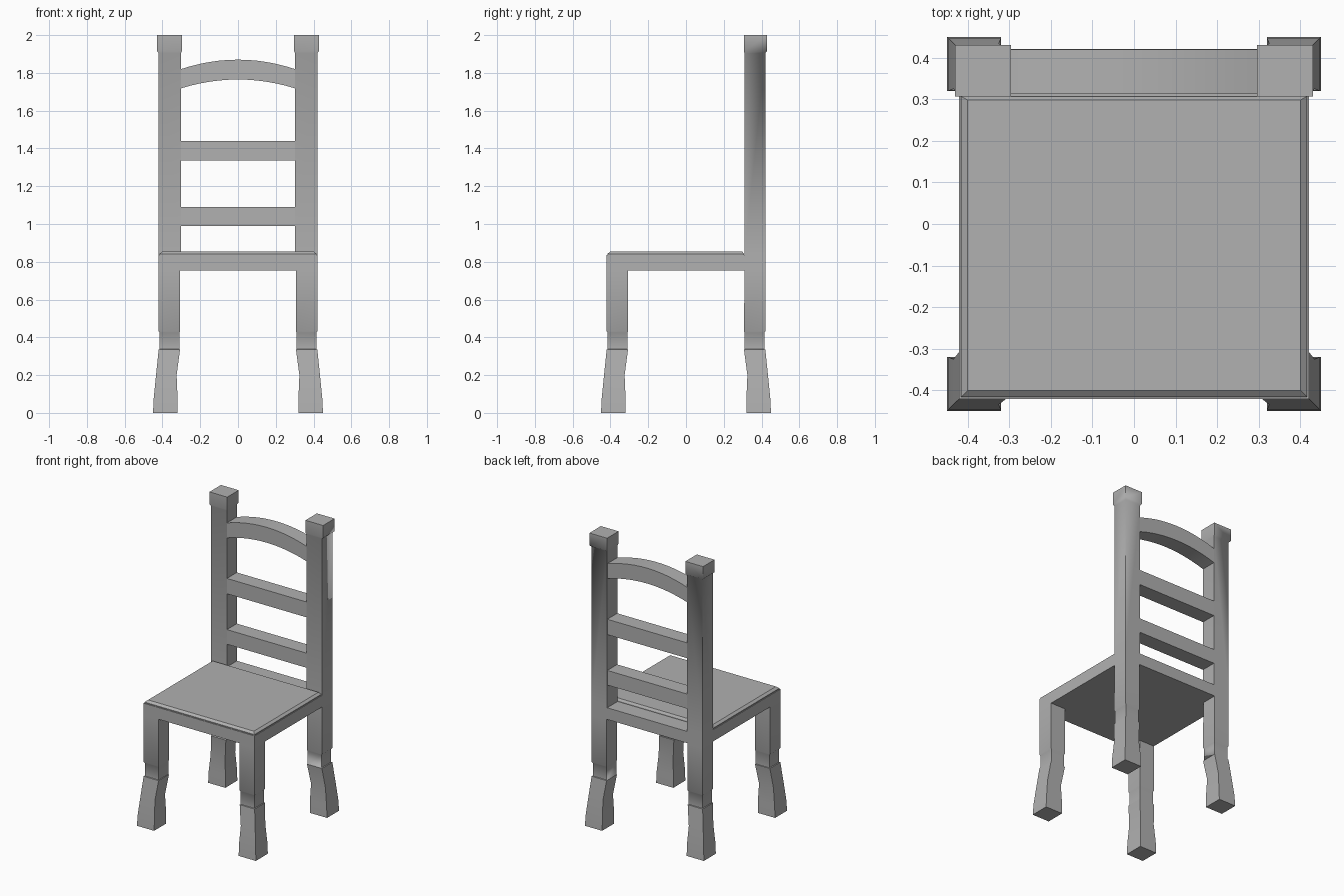
import bpy, bmesh, math

if "Cube" in bpy.data.objects:
    bpy.data.objects.remove(bpy.data.objects["Cube"])

GREY = bpy.data.materials.new("grey")
GREY.diffuse_color = (.44, .44, .44, 1)
GREY.use_nodes = True
GREY.node_tree.nodes["Principled BSDF"].inputs["Base Color"].default_value = GREY.diffuse_color


def finish(name, bm, mirror="", smooth=0):
    bmesh.ops.recalc_face_normals(bm, faces=bm.faces)
    me = bpy.data.meshes.new(name)
    bm.to_mesh(me)
    bm.free()
    me.materials.append(GREY)
    ob = bpy.data.objects.new(name, me)
    bpy.context.collection.objects.link(ob)
    if smooth:
        me.shade_smooth()
        me.set_sharp_from_angle(angle=math.radians(smooth))
    if mirror:
        m = ob.modifiers.new("Mirror", 'MIRROR')
        m.use_mirror_merge = False
    return ob


def loft(name, sections, mirror="", smooth=0):
    """Stack rectangles (z, x0, x1, y0, y1) into a solid, optionally mirrored in x."""
    bm = bmesh.new()
    rings = []
    for z, x0, x1, y0, y1 in sections:
        rings.append([bm.verts.new(c) for c in
                      ((x0, y0, z), (x1, y0, z), (x1, y1, z), (x0, y1, z))])
    bm.faces.new(rings[0][::-1])
    bm.faces.new(rings[-1])
    for a, b in zip(rings, rings[1:]):
        for i in range(4):
            j = (i + 1) % 4
            bm.faces.new((a[i], a[j], b[j], b[i]))
    return finish(name, bm, mirror, smooth)


def box(name, x0, x1, y0, y1, z0, z1):
    return loft(name, [(z0, x0, x1, y0, y1), (z1, x0, x1, y0, y1)])


def square(z, a, b, sign=1):
    lo, hi = sorted((a * sign, b * sign))
    return (z, a, b, lo, hi)


# Legs: flared foot, small lip, narrow neck, straight upper part
LEG = [(0, .32, .45), (.08, .32, .446), (.2, .325, .434), (.335, .307, .42),
       (.337, .31, .415), (.425, .31, .415), (.432, .307, .42)]
loft("front_legs", [square(z, a, b, -1) for z, a, b in LEG + [(.755, .307, .42)]], "X", 50)

# Back legs continue up as posts that widen into square caps
loft("back_posts", [square(z, a, b) for z, a, b in LEG]
     + [(.755, .307, .42, .31, .42), (.84, .302, .42, .31, .42),
        (1.905, .302, .42, .31, .42), (1.915, .296, .43, .306, .43),
        (2.0, .296, .43, .306, .43)], "X", 60)

# Seat frame, rear rail and bevelled seat panel
box("seat_frame", -.42, .42, -.42, .31, .755, .835)
box("rear_seat_rail", -.307, .307, .31, .42, .755, .835)
loft("seat_panel", [(.835, -.416, .416, -.416, .307), (.842, -.416, .416, -.416, .307),
                    (.855, -.4, .4, -.4, .298)])

# Straight back rails
for name, z0, z1 in (("lower_back_rail", .99, 1.09), ("middle_back_rail", 1.335, 1.44)):
    box(name, -.302, .302, .312, .419, z0, z1)

# Arched top rail
bm = bmesh.new()
N, prev = 12, None
for i in range(N + 1):
    t = 2 * i / N - 1
    x = .302 * t
    zb, zt = 1.765 - .047 * t * t, 1.87 - .05 * t * t
    ring = [bm.verts.new(c) for c in
            ((x, .312, zb), (x, .419, zb), (x, .419, zt), (x, .312, zt))]
    if prev:
        for k in range(4):
            j = (k + 1) % 4
            bm.faces.new((prev[k], prev[j], ring[j], ring[k]))
    if i in (0, N):
        bm.faces.new(ring)
    prev = ring
finish("arched_top_rail", bm, smooth=30)
